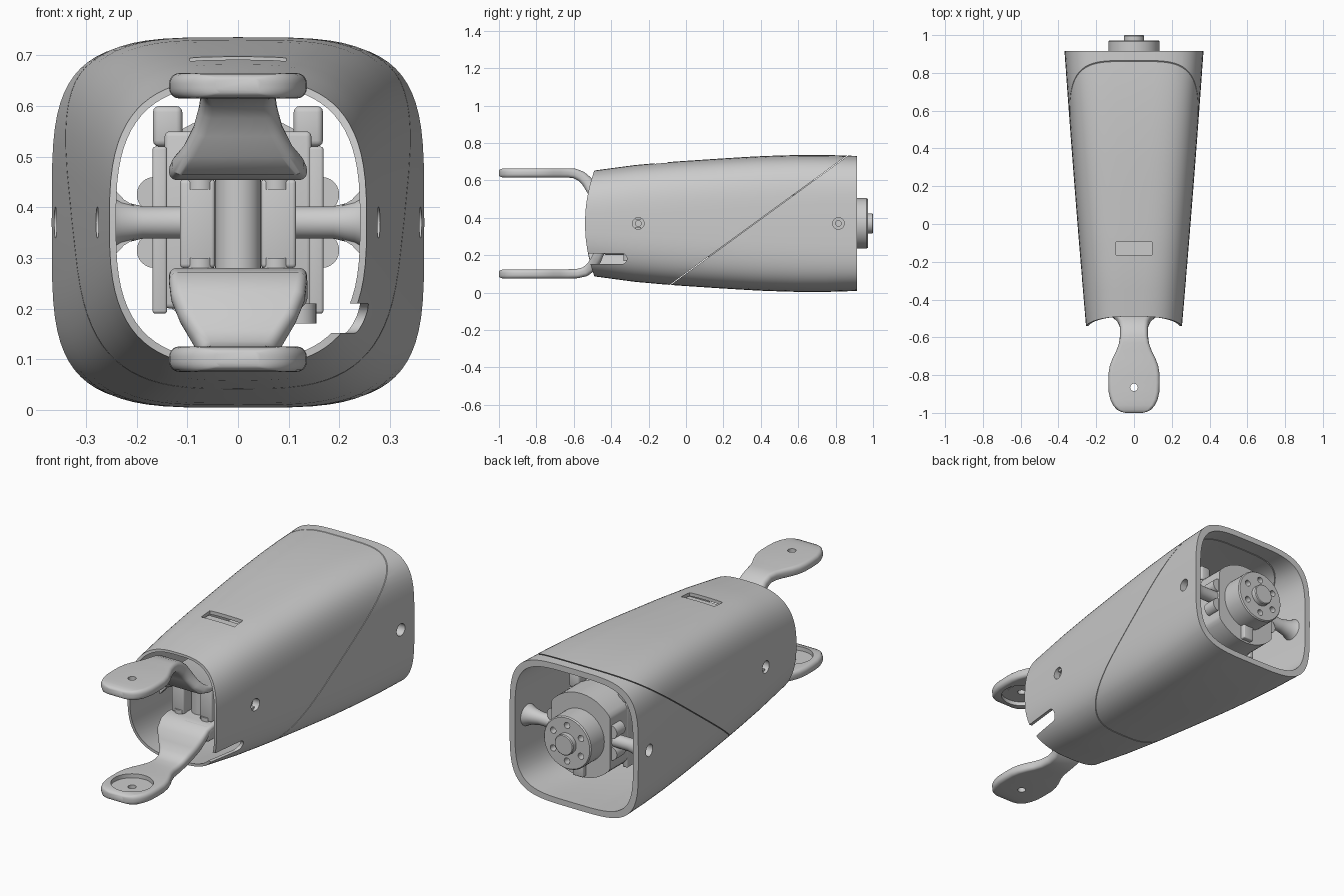
import bpy, bmesh, math
from mathutils import Vector, Matrix

if "Cube" in bpy.data.objects:
    bpy.data.objects.remove(bpy.data.objects["Cube"])

CZ = 0.37  # centre height of the housing


def finish(bm, name):
    bmesh.ops.recalc_face_normals(bm, faces=bm.faces)
    me = bpy.data.meshes.new(name)
    bm.to_mesh(me)
    bm.free()
    ob = bpy.data.objects.new(name, me)
    bpy.context.collection.objects.link(ob)
    return ob


def loft(name, rings, closed=False):
    bm = bmesh.new()
    vs = [[bm.verts.new(p) for p in r] for r in rings]
    n, m = len(rings[0]), len(rings)
    for i in range(m if closed else m - 1):
        a, b = vs[i], vs[(i + 1) % m]
        for j in range(n):
            bm.faces.new((a[j], a[(j + 1) % n], b[(j + 1) % n], b[j]))
    if not closed:
        bm.faces.new(vs[0])
        bm.faces.new(vs[-1])
    return finish(bm, name)


def box(name, x0, x1, y0, y1, z0, z1, bevel=0.0):
    bm = bmesh.new()
    bmesh.ops.create_cube(bm, size=1)
    for v in bm.verts:
        v.co = ((x0 + x1) / 2 + v.co.x * (x1 - x0), (y0 + y1) / 2 + v.co.y * (y1 - y0),
                (z0 + z1) / 2 + v.co.z * (z1 - z0))
    if bevel:
        bmesh.ops.bevel(bm, geom=bm.edges[:], offset=bevel, segments=3, profile=0.5, affect='EDGES')
    return finish(bm, name)


def rod(name, a, b, profile, seg=40, flat=None):
    """Turned solid from a to b; profile is a list of (fraction, radius)."""
    a, b = Vector(a), Vector(b)
    q = (b - a).to_track_quat('Z', 'Y')
    rings = []
    for f, r in profile:
        ring = []
        for i in range(seg):
            t = 2 * math.pi * i / seg
            p = a.lerp(b, f) + q @ Vector((r * math.cos(t), r * math.sin(t), 0))
            if flat:
                p.x = max(-flat, min(flat, p.x))
            ring.append(p)
        rings.append(ring)
    return loft(name, rings)


def cyl(name, a, b, r, **k):
    return rod(name, a, b, [(0, r), (1, r)], **k)


def cut(ob, *cutters):
    for c in cutters:
        m = ob.modifiers.new('cut', 'BOOLEAN')
        m.operation, m.solver, m.object = 'DIFFERENCE', 'EXACT', c
        bpy.context.view_layer.objects.active = ob
        bpy.ops.object.modifier_apply(modifier=m.name)
        bpy.data.objects.remove(c)


def lerp_table(tab, y):
    for (y0, a), (y1, b) in zip(tab, tab[1:]):
        if y <= y1:
            return a + (b - a) * (y - y0) / (y1 - y0)
    return tab[-1][1]


# hollow tapered housing
HEIGHT = [(-.54, .283), (-.3, .312), (-.1, .328), (.2, .348), (.4, .360), (.6, .366), (.75, .366), (.915, .361)]
Y0, Y1, N = -.54, .915, 72


def shell_ring(y, inset):
    t = (y - Y0) / (Y1 - Y0)
    w = .254 + .114 * t + .012 * t * (1 - t) - inset
    h = lerp_table(HEIGHT, y) - inset
    e = 2 / (2.9 + 1.2 * t)
    pts = []
    for i in range(N):
        a = 2 * math.pi * i / N
        c, s = math.cos(a), math.sin(a)
        z = math.copysign(abs(s) ** e, s)
        pts.append((w * math.copysign(abs(c) ** e, c), y + .05 * z * z * max(0, 1 - 3 * t), CZ + h * z))
    return pts


ys = [Y0 + (Y1 - Y0) * i / 18 for i in range(19)]
outer = [shell_ring(y, 0) for y in ys]
inner = [shell_ring(y, .013 + .017 * (y - Y0) / (Y1 - Y0)) for y in reversed(ys)]
housing = loft('housing', outer + inner, closed=True)

# diagonal seam, top window, side notch and screw holes
seam = box('seam_cutter', -1, 1, -2, 2, -.0018, .0018)
seam.data.transform(Matrix.Translation((0, .39, .3875)) @ Matrix.Rotation(math.atan2(.685, .94), 4, 'X'))
cut(housing, seam,
    box('window_cutter', -.095, .095, -.165, -.095, .6, .8),
    box('notch_cutter', .17, .4, -.7, -.345, .152, .21),
    cyl('notch_end_cutter', (.17, -.345, .181), (.4, -.345, .181), .029))
for y in (-.255, .815):
    for s in (-1, 1):
        cut(housing, cyl('screw_cutter', (s * .2, y, CZ), (s * .5, y, CZ), .031))

# window floor just under the top skin
box('window_floor', -.11, .11, -.18, -.08, .645, .662)

# hollow screw posts flaring into the walls
for s, side in ((-1, 'left'), (1, 'right')):
    for y, x0, x1, label in ((-.255, .105, .272, 'front'), (.815, .16, .352, 'rear')):
        post = rod(f'{label}_post_{side}', (s * x0, y, CZ), (s * x1, y, CZ),
                   [(0, .032), (.5, .032), (.75, .042), (.9, .055), (1, .07)])
        cut(post, cyl('bore', (s * (x1 - .03), y, CZ), (s * .5, y, CZ), .031),
            cyl('bore', (s * .05, y, CZ), (s * .5, y, CZ), .015))
    # ribs around the front post
    for dz in (-1, 1):
        loft(f'post_rib_{side}_{"low" if dz < 0 else "high"}',
             [[(s * x, y, CZ + dz * z) for x, z in
               ((.17, .025), (.20, .03), (.225, .045), (.262, .085), (.262, .02))] for y in (-.27, -.24)])


# fork arms: rounded section swept along a bent path
def arm(name, path):
    rings = []
    for i, (y, z, w, h) in enumerate(path):
        a, b = path[max(i - 1, 0)], path[min(i + 1, len(path) - 1)]
        d = Vector((0, b[0] - a[0], b[1] - a[1])).normalized()
        up = Vector((0, -d.z, d.y))
        r = h * .8
        ring = []
        for k, (sx, sz) in enumerate(((1, 1), (-1, 1), (-1, -1), (1, -1))):
            for j in range(6):
                t = math.pi / 2 * (k + j / 5)
                ring.append(Vector((sx * (w - r) + r * math.cos(t), y, z))
                            + up * (sz * (h - r) + r * math.sin(t)))
        rings.append(ring)
    return loft(name, rings)


PADDLE = [(-1, .045, .014), (-.995, .066, .019), (-.983, .09, .023), (-.96, .111, .025), (-.93, .125, .025),
          (-.89, .134, .025), (-.84, .136, .025), (-.79, .135, .025), (-.75, .128, .025), (-.71, .113, .025),
          (-.67, .093, .025), (-.63, .079, .025)]
upper = arm('upper_fork_arm', [(y, .64, w, h) for y, w, h in PADDLE] + [
    (-.595, .637, .073, .026), (-.56, .622, .073, .028), (-.53, .595, .077, .03), (-.505, .555, .088, .03),
    (-.485, .515, .108, .028), (-.46, .485, .13, .025), (-.42, .472, .136, .018), (-.15, .472, .136, .018)])
lower = arm('lower_fork_arm', [(y, .1, w, h) for y, w, h in PADDLE] + [
    (-.58, .102, .073, .025), (-.54, .112, .075, .026), (-.505, .138, .09, .028), (-.48, .178, .115, .028),
    (-.46, .22, .132, .026), (-.43, .252, .136, .022), (-.39, .262, .136, .018), (-.15, .262, .136, .018)])
for ob, z, d in ((upper, .64, -1), (lower, .1, 1)):
    cut(ob, cyl('seat_cutter', (0, -.865, z + d * .004), (0, -.865, z + d * .06), .1),
        cyl('pin_cutter', (0, -.865, z - .08), (0, -.865, z + .08), .02))
    rod('fork_pin_seat_' + ('upper' if d < 0 else 'lower'), (0, -.865, z - .006), (0, -.865, z + .004),
        [(0, .07), (1, .07)])
    cut(bpy.data.objects['fork_pin_seat_' + ('upper' if d < 0 else 'lower')],
        cyl('pin_cutter', (0, -.865, z - .08), (0, -.865, z + .08), .02))

# raised step and stops on the lower bracket
box('bracket_step', -.03, .137, -.44, -.3, .2, .275, .02)
for x in (-.01, .12):
    cyl('bracket_stop', (x, -.3, .17), (x, -.3, .21), .035, seg=24)
for x in (-.075, .075):
    for y in (-.36, -.2):
        cyl('bracket_screw', (x, y, .277), (x, y, .3), .028, seg=24)
        cyl('upper_screw', (x, y, .435), (x, y, .456), .028, seg=24)

# front drive between the brackets
box('front_drive_left', -.115, -.045, -.38, .1, .28, .455, .008)
box('front_drive_right', .045, .115, -.38, .1, .28, .455, .008)
cyl('front_drive_axle', (0, -.3, .28), (0, -.3, .455), .045)

# rear motor: case, side rails, flatted flange and output hub
box('motor_case', -.145, .145, .02, .72, .2, .55, .01)
for s in (-1, 1):
    box('side_rail', *sorted((s * .14, s * .169)), -.1, .72, .19, .52, .006)
    box('top_block', *sorted((s * .11, s * .168)), .3, .72, .52, .6, .012)
cyl('motor_flange', (0, .7, CZ), (0, .86, CZ), .215, seg=72, flat=.168)
for s in (-1, 1):
    for dz in (-.055, .055):
        cyl('flange_lug', (s * .165, .78, CZ + dz), (s * .165, .85, CZ + dz), .035, seg=24)
box('cable_exit', -.03, .03, .84, .885, .165, .26, .006)
hub = rod('output_hub', (0, .85, CZ), (0, .972, CZ), [(0, .135), (.95, .135), (1, .13)], seg=56)
for i in range(6):
    a = math.pi / 3 * i + math.pi / 6
    x, z = .092 * math.cos(a), CZ + .092 * math.sin(a)
    cut(hub, cyl('bolt_cutter', (x, .92, z), (x, 1.1, z), .016, seg=20))
rod('output_boss', (0, .96, CZ), (0, 1, CZ), [(0, .053), (.9, .053), (1, .049)])

# smooth shading with crisp edges
bpy.ops.object.select_all(action='DESELECT')
for ob in bpy.context.scene.objects:
    ob.select_set(True)
    bpy.context.view_layer.objects.active = ob
bpy.ops.object.shade_smooth_by_angle(angle=math.radians(35))
